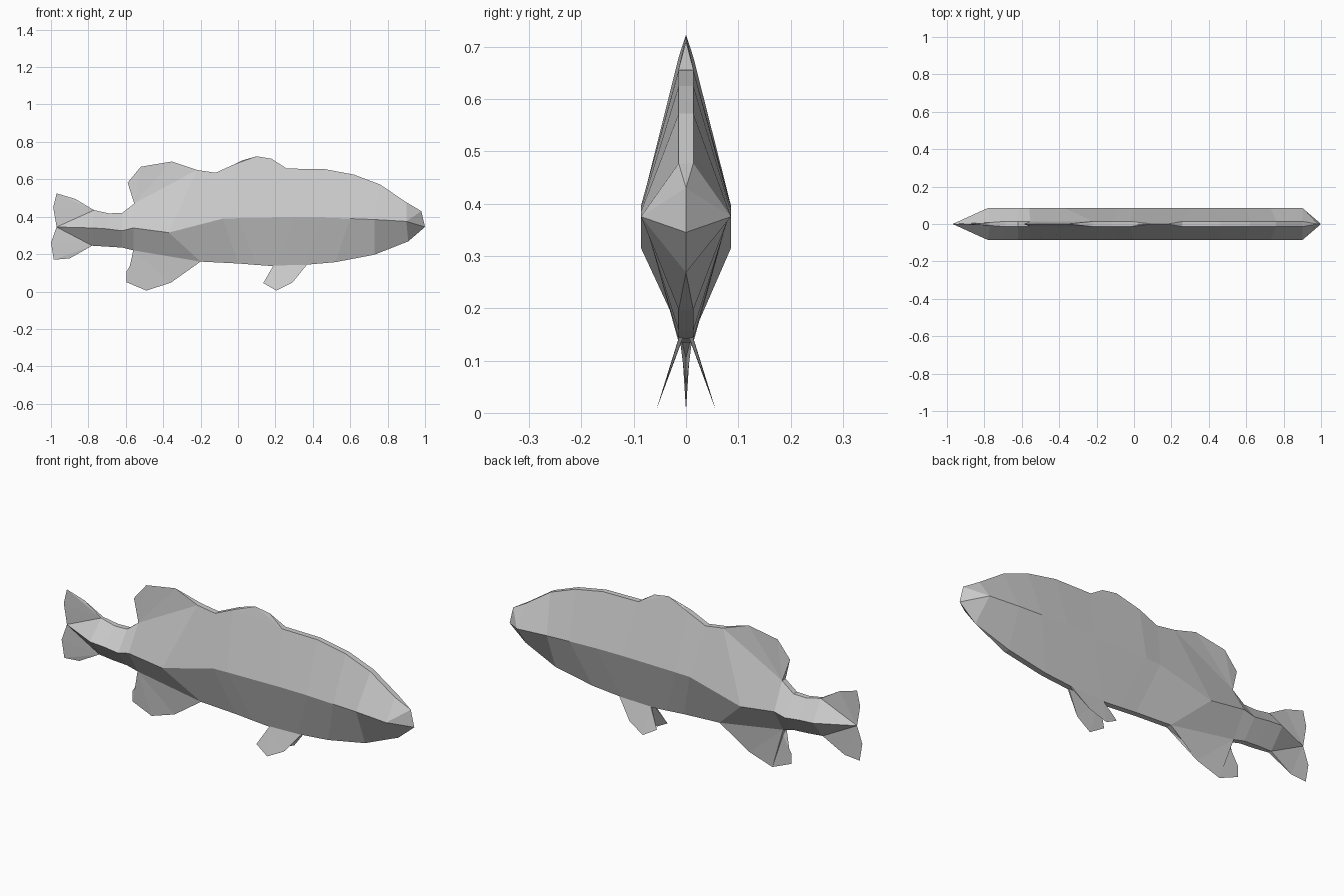
import bpy, bmesh

if "Cube" in bpy.data.objects:
    bpy.data.objects.remove(bpy.data.objects["Cube"])

EDGE, SIDE = 0.014, 0.086   # half widths of the back/belly strip and the side ridge


def finish(name, bm):
    bmesh.ops.remove_doubles(bm, verts=bm.verts[:], dist=0.0002)
    bmesh.ops.dissolve_degenerate(bm, edges=bm.edges[:], dist=0.0001)
    bmesh.ops.recalc_face_normals(bm, faces=bm.faces[:])
    mesh = bpy.data.meshes.new(name)
    bm.to_mesh(mesh)
    bm.free()
    obj = bpy.data.objects.new(name, mesh)
    bpy.context.collection.objects.link(obj)
    return obj


# Body: six-sided sections, each row = back x,z / side ridge x,z / belly x,z / strip half width
rows = [
    (-.77, .435, -.78, .34, -.78, .245, .008),
    (-.69, .418, -.70, .335, -.70, .24, EDGE),
    (-.62, .42, -.62, .325, -.62, .235, EDGE),
    (-.555, .47, -.56, .34, -.56, .22, EDGE),
    (-.22, .65, -.37, .315, -.20, .16, EDGE),
    (-.12, .635, -.08, .39, 0, .15, EDGE),
    (-.02, .68, 0, .392, .10, .142, EDGE),
    (.26, .657, .30, .396, .20, .135, EDGE),
    (.46, .655, .45, .395, .35, .142, EDGE),
    (.62, .625, .60, .39, .52, .157, EDGE),
    (.76, .572, .73, .385, .73, .197, EDGE),
    (.90, .477, .90, .375, .91, .268, EDGE),
    (.98, .43, .90, .375, .91, .268, 0),
]
bm = bmesh.new()
rings = []
for xt, zt, xr, zr, xb, zb, w in rows:
    wb = w if xb < 0.9 else 0
    pts = [(xt, -w, zt), (xt, w, zt), (xr, SIDE, zr),
           (xb, wb, zb), (xb, -wb, zb), (xr, -SIDE, zr)]
    rings.append([bm.verts.new(p) for p in pts])
for a, b in zip(rings, rings[1:]):
    for i in range(6):
        j = (i + 1) % 6
        bm.faces.new((a[i], a[j], b[j], b[i]))
# Pointed tail end and nose
for ring, tip in ((rings[0], (-.97, 0, .345)), (rings[-1], (1, 0, .345))):
    v = bm.verts.new(tip)
    for i in range(6):
        bm.faces.new((ring[i], ring[(i + 1) % 6], v))
finish("body", bm)


def fin(name, base, tips, widths=(EDGE, EDGE), lean=lambda z: 0):
    """Wedge fin: thick along the two base points, sharp along the tips."""
    bm = bmesh.new()
    edge = [bm.verts.new((x, lean(z), z)) for x, z in tips]
    roots = []
    for s in (-1, 1):
        root = [bm.verts.new((x, lean(z) + s * w, z)) for (x, z), w in zip(base, widths)]
        face = bm.faces.new(root + edge[::-1])
        bmesh.ops.triangulate(bm, faces=[face])
        roots.append(root)
    (a, b), (c, d) = roots
    bm.faces.new((a, b, d, c))
    for u, v, t in ((a, c, edge[0]), (b, d, edge[-1])):
        bm.faces.new((u, v, t))
    return finish(name, bm)


# Fins on the back and belly
fin("rear_back_fin", [(-.555, .47), (-.22, .65)],
    [(-.59, .582), (-.52, .667), (-.355, .695)])
fin("front_back_fin", [(-.02, .68), (.26, .657)],
    [(.025, .702), (.10, .723), (.18, .71)])
fin("rear_belly_fin", [(-.56, .22), (-.20, .16)],
    [(-.55, .185), (-.597, .105), (-.597, .05), (-.49, .005), (-.36, .047), (-.315, .105)])

# Tail lobes
fin("upper_tail_fin", [(-.97, .345), (-.77, .435)],
    [(-.988, .45), (-.97, .525), (-.87, .495)], (0, .008))
fin("lower_tail_fin", [(-.97, .345), (-.78, .245)],
    [(-1, .26), (-.985, .17), (-.90, .177)], (0, .008))

# Pair of splayed belly fins
for side, name in ((-1, "left_belly_fin"), (1, "right_belly_fin")):
    fin(name, [(.19, .14), (.37, .145)],
        [(.135, .045), (.205, .005), (.29, .047)], (.004, .004),
        lambda z, s=side: s * (.011 + .046 * (.14 - z) / .135))
